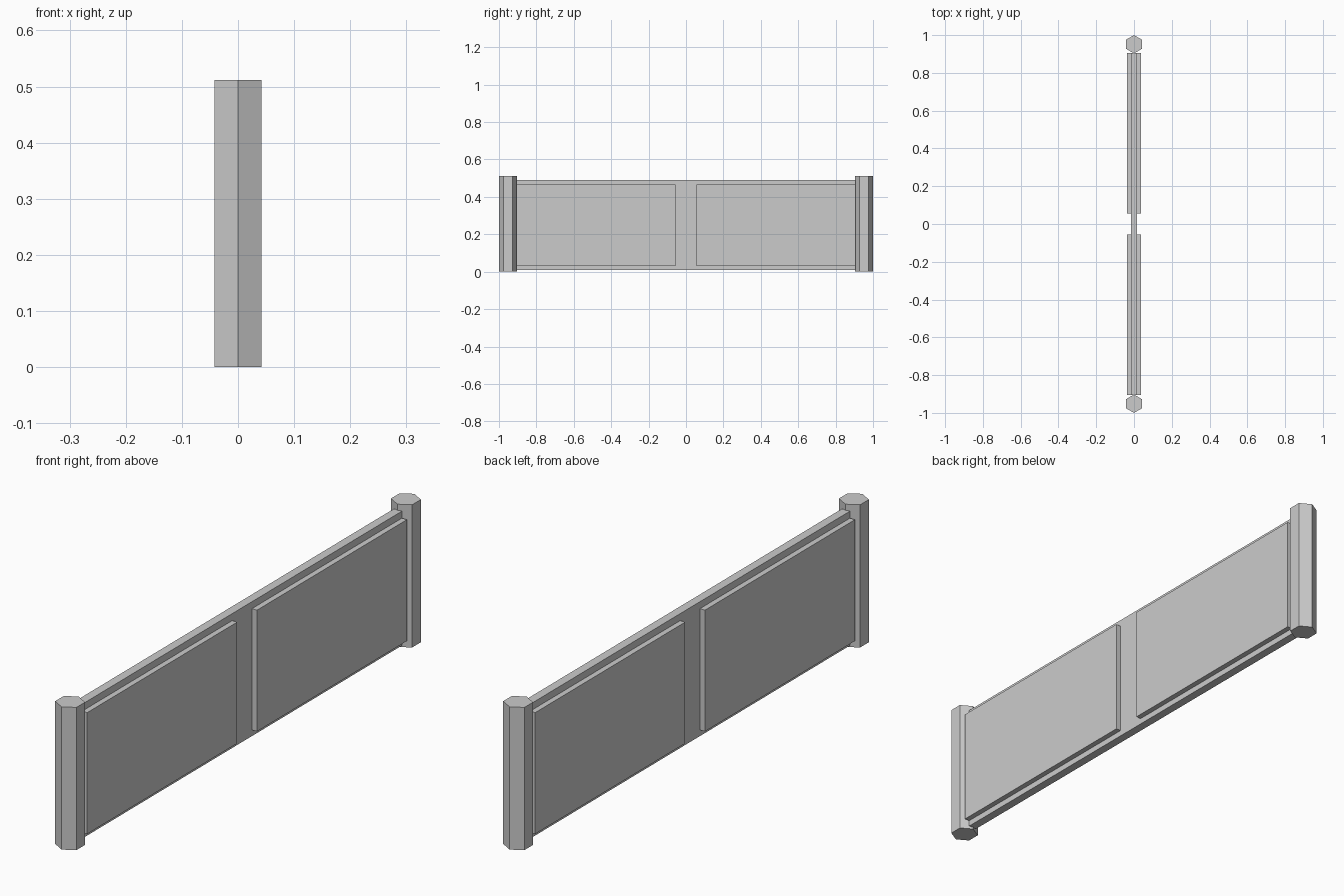
import bpy, math

if "Cube" in bpy.data.objects:
    bpy.data.objects.remove(bpy.data.objects["Cube"])

POST_R, POST_H = 0.0485, 0.512
POST_Y = 1.0 - POST_R
END_Y = 0.906


def box(name, lo, hi):
    size = [b - a for a, b in zip(lo, hi)]
    centre = [(a + b) / 2 for a, b in zip(lo, hi)]
    bpy.ops.mesh.primitive_cube_add(size=1, location=centre)
    ob = bpy.context.object
    ob.name = name
    ob.scale = size
    bpy.ops.object.transform_apply(location=False, rotation=False, scale=True)
    return ob


# Thin core wall between the posts
box("core_wall", (-0.016, -END_Y, 0.008), (0.016, END_Y, 0.49))

for side, label in ((-1, "front"), (1, "back")):
    # Hexagonal end post, one corner pointing along y
    bpy.ops.mesh.primitive_cylinder_add(
        vertices=6, radius=POST_R, depth=POST_H,
        location=(0, side * POST_Y, POST_H / 2))
    post = bpy.context.object
    post.name = label + "_post"
    # Corners must lie on the y axis
    if abs(max(v.co.y for v in post.data.vertices) - POST_R) > 1e-4:
        post.rotation_euler.z = math.radians(30)

    # Raised panels on both faces of the wall
    y0, y1 = sorted((side * 0.056, side * END_Y))
    box(label + "_panel_right", (0.016, y0, 0.03), (0.036, y1, 0.465))
    box(label + "_panel_left", (-0.036, y0, 0.03), (-0.016, y1, 0.465))
